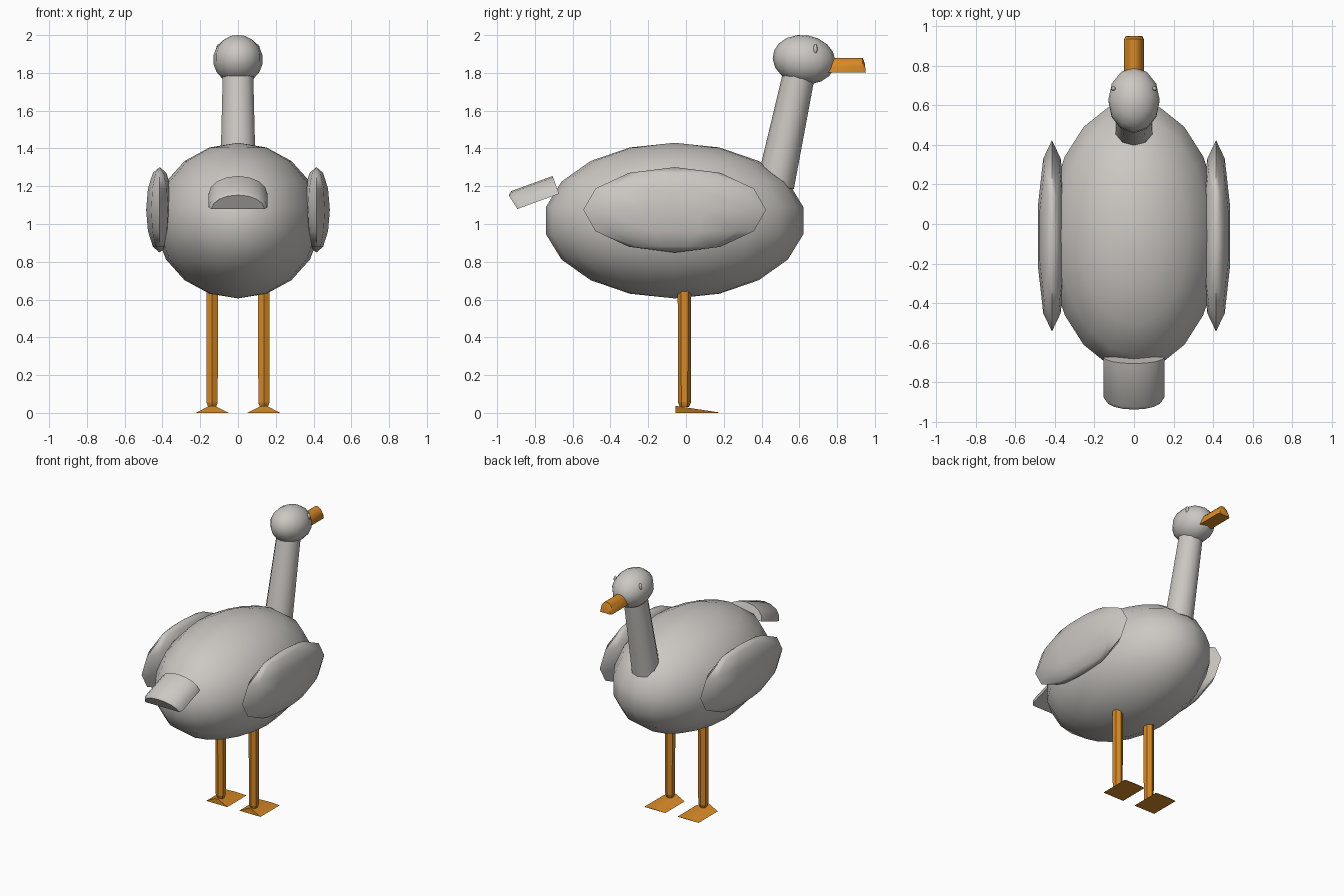
import bpy
import math
from math import sin, cos, pi
from mathutils import Vector

cube = bpy.data.objects.get("Cube")
if cube:
    bpy.data.objects.remove(cube, do_unlink=True)


def make_material(name, rgb):
    mat = bpy.data.materials.new(name)
    mat.use_nodes = True
    color = (*rgb, 1.0)
    mat.diffuse_color = color
    bsdf = next(n for n in mat.node_tree.nodes if n.type == "BSDF_PRINCIPLED")
    bsdf.inputs["Base Color"].default_value = color
    bsdf.inputs["Roughness"].default_value = 0.8
    return mat


FEATHER = make_material("feather_grey", (0.60, 0.575, 0.545))
ORANGE = make_material("leg_orange", (0.68, 0.25, 0.02))


def finish(obj, name, mat, angle):
    obj.name = name
    obj.data.materials.clear()
    obj.data.materials.append(mat)
    bpy.ops.object.select_all(action="DESELECT")
    obj.select_set(True)
    bpy.context.view_layer.objects.active = obj
    bpy.ops.object.shade_smooth_by_angle(angle=math.radians(angle))
    return obj


def ellipsoid(name, center, radii, segments, rings, mat, pitch=0, spin=0):
    """UV sphere scaled to the radii; spin sets where the segments start."""
    bpy.ops.mesh.primitive_uv_sphere_add(segments=segments, ring_count=rings, radius=1)
    obj = bpy.context.object
    for v in obj.data.vertices:
        x, y, z = v.co
        v.co = ((x * cos(spin) - y * sin(spin)) * radii[0],
                (x * sin(spin) + y * cos(spin)) * radii[1], z * radii[2])
    obj.location = center
    obj.rotation_euler.x = pitch
    return finish(obj, name, mat, 80)


def tube(name, start, end, r1, r2, sides, mat, angle):
    """Tapered cylinder between two points."""
    a, b = Vector(start), Vector(end)
    bpy.ops.mesh.primitive_cone_add(vertices=sides, radius1=r1, radius2=r2,
                                    depth=(b - a).length, location=(a + b) / 2)
    obj = bpy.context.object
    obj.rotation_euler = (b - a).to_track_quat("Z", "Y").to_euler()
    return finish(obj, name, mat, angle)


def loft(name, sections, mat, angle, location=(0, 0, 0), pitch=0):
    """Skin a row of equal-length outlines and close both ends."""
    n = len(sections[0])
    verts = [p for s in sections for p in s]
    faces = [(k * n + i, k * n + (i + 1) % n, (k + 1) * n + (i + 1) % n, (k + 1) * n + i)
             for k in range(len(sections) - 1) for i in range(n)]
    last = (len(sections) - 1) * n
    faces += [tuple(reversed(range(n))), tuple(range(last, last + n))]
    mesh = bpy.data.meshes.new(name)
    mesh.from_pydata(verts, [], faces)
    obj = bpy.data.objects.new(name, mesh)
    bpy.context.collection.objects.link(obj)
    obj.location = location
    obj.rotation_euler.x = pitch
    bpy.context.view_layer.objects.active = obj
    obj.select_set(True)
    bpy.ops.object.mode_set(mode="EDIT")
    bpy.ops.mesh.select_all(action="SELECT")
    bpy.ops.mesh.normals_make_consistent(inside=False)
    bpy.ops.object.mode_set(mode="OBJECT")
    return finish(obj, name, mat, angle)


def arch(y, width, height, steps=8, lean=0.0):
    """Flat-bottomed arch outline; lean moves its crown along y."""
    return [(width * cos(pi * i / steps), y + lean * sin(pi * i / steps),
             height * sin(pi * i / steps)) for i in range(steps + 1)]


# Body, neck and head
ellipsoid("body", (0, -0.06, 1.018), (0.44, 0.692, 0.412), 20, 9, FEATHER)
tube("neck", (0, 0.473, 1.205), (0, 0.604, 1.82), 0.1, 0.084, 10, FEATHER, 60)
ellipsoid("head", (0, 0.625, 1.87), (0.132, 0.167, 0.13), 12, 9, FEATHER,
          pitch=math.radians(-9))

# Beak: arch with a slanted, slightly rounded front end
loft("beak", [arch(0.74, 0.05, 0.078), arch(0.935, 0.05, 0.078),
              arch(0.952, 0.042, 0.05, lean=-0.006)],
     ORANGE, 40, location=(0, 0, 1.802))

# Tail: arch tilted downwards to the rear
loft("tail", [arch(0.0, 0.155, 0.1), arch(-0.215, 0.155, 0.1, lean=-0.018),
              arch(-0.235, 0.14, 0.085, lean=-0.018)],
     FEATHER, 40, location=(0, -0.672, 1.16), pitch=math.radians(20))

for side, label in ((1, "left"), (-1, "right")):
    # Wing and eye
    ellipsoid(f"{label}_wing", (side * 0.415, -0.06, 1.075), (0.075, 0.484, 0.226),
              10, 6, FEATHER)
    ellipsoid(f"{label}_eye", (side * 0.104, 0.685, 1.926), (0.012, 0.011, 0.026),
              10, 6, FEATHER)

    # Leg with a small tapered ankle
    x = side * 0.137
    tube(f"{label}_leg", (x, -0.008, 0.055), (x, -0.008, 0.68), 0.034, 0.036, 6, ORANGE, 30)
    tube(f"{label}_ankle", (x, -0.008, 0.03), (x, -0.008, 0.055), 0.024, 0.034, 6, ORANGE, 30)

    # Wedge-shaped foot
    heel, toe = [[(s * w, y, z) for s, w, z in
                  ((-1, 0.087, 0), (1, 0.087, 0), (1, 0.015, top), (-1, 0.015, top))]
                 for y, top in ((-0.055, 0.037), (0.172, 0.003))]
    loft(f"{label}_foot", [heel, toe], ORANGE, 20, location=(x, 0, 0))
